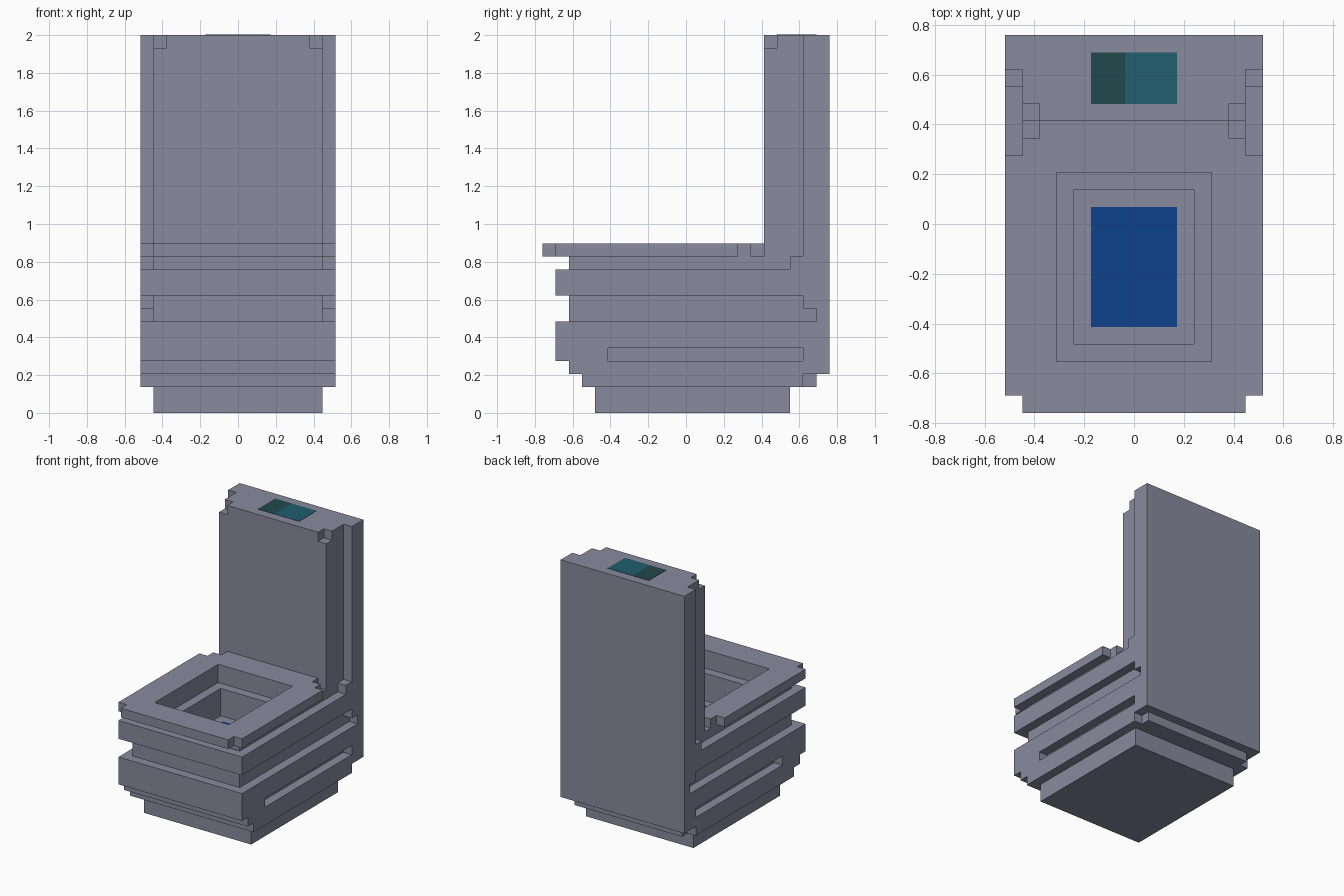
import bpy, bmesh

if "Cube" in bpy.data.objects:
    bpy.data.objects.remove(bpy.data.objects["Cube"])

U = 2 / 29  # one block of the grid, in units


def material(name, rgb):
    m = bpy.data.materials.new(name)
    lin = [(c / 255 / 12.92) if c < 10 else ((c / 255 + 0.055) / 1.055) ** 2.4 for c in rgb]
    m.diffuse_color = (*lin, 1)
    m.use_nodes = True
    m.node_tree.nodes["Principled BSDF"].inputs["Base Color"].default_value = m.diffuse_color
    return m


CERAMIC = material("grey ceramic", (137, 138, 158))
WATER = material("blue water", (15, 66, 139))
TEAL = material("teal button", (33, 94, 110))
DARK = material("dark teal button", (34, 73, 76))


def add_slab(bm, half, z0, z1, hole=None):
    """Extrude a half outline mirrored in x, optionally with a hole (half width, y0, y1)."""
    loops = [half + [(-x, y) for x, y in reversed(half)]]
    if hole:
        w, y0, y1 = hole
        loops.append([(w, y0), (w, y1), (-w, y1), (-w, y0)])
    edges = []
    for loop in loops:
        vs = [bm.verts.new((x * U, y * U, z0 * U)) for x, y in loop]
        edges += [bm.edges.new((vs[i], vs[i - 1])) for i in range(len(vs))]
    geom = bmesh.ops.triangle_fill(bm, edges=edges, use_beauty=True)["geom"]
    faces = [g for g in geom if isinstance(g, bmesh.types.BMFace)]
    ext = bmesh.ops.extrude_face_region(bm, geom=faces, use_keep_orig=True)["geom"]
    top = [g for g in ext if isinstance(g, bmesh.types.BMVert)]
    bmesh.ops.translate(bm, verts=top, vec=(0, 0, (z1 - z0) * U))


def part(name, slabs, mat=CERAMIC):
    bm = bmesh.new()
    for s in slabs:
        add_slab(bm, *s)
    bmesh.ops.recalc_face_normals(bm, faces=bm.faces)
    me = bpy.data.meshes.new(name)
    bm.to_mesh(me)
    bm.free()
    me.materials.append(mat)
    ob = bpy.data.objects.new(name, me)
    bpy.context.collection.objects.link(ob)
    return ob


def plate(name, x0, x1, y0, y1, z, mat):
    w = (x1 - x0) / 2
    ob = part(name, [([(w, y0), (w, y1)], z, z + 0.03)], mat)
    ob.location.x = (x0 + x1) / 2 * U


DEEP, WIDE = (3.5, -7, 2), (4.5, -8, 3)  # lower and upper bowl openings

# stepped foot
part("foot", [
    ([(6.5, -7), (6.5, 8)], 0, 2),
    ([(7.5, -8), (7.5, 9), (6.5, 9), (6.5, 10)], 2, 3),
    ([(7.5, -9), (7.5, 11)], 3, 4),
])

# bowl body with side grooves
part("bowl", [
    ([(7.5, -10), (7.5, -6), (6.5, -6), (6.5, 9), (7.5, 9), (7.5, 11)], 4, 5),
    ([(7.5, -10), (7.5, 11)], 5, 7),
    ([(6.5, -9), (6.5, 10), (7.5, 10), (7.5, 11)], 7, 8),
    ([(6.5, -9), (6.5, 9), (7.5, 9), (7.5, 11)], 8, 9, DEEP),
    ([(7.5, -10), (7.5, 11)], 9, 11, DEEP),
    ([(6.5, -9), (6.5, 8), (7.5, 8), (7.5, 11)], 11, 12, WIDE),
])

# seat ring with hinge notches
part("seat", [
    ([(6.5, -11), (6.5, -10), (7.5, -10), (7.5, 4), (6.5, 4), (6.5, 5), (5.5, 5), (5.5, 6)],
     12, 13, WIDE),
])

# raised lid and tank
part("tank", [
    ([(6.5, 6), (6.5, 9), (7.5, 9), (7.5, 11)], 12, 28),
    ([(5.5, 6), (5.5, 7), (6.5, 7), (6.5, 9), (7.5, 9), (7.5, 11)], 28, 29),
])

# painted water and flush buttons
plate("water", -2.5, 2.5, -6, 1, 8, WATER)
plate("large_button", -0.5, 2.5, 7, 10, 29, TEAL)
plate("small_button", -2.5, -0.5, 7, 10, 29, DARK)
